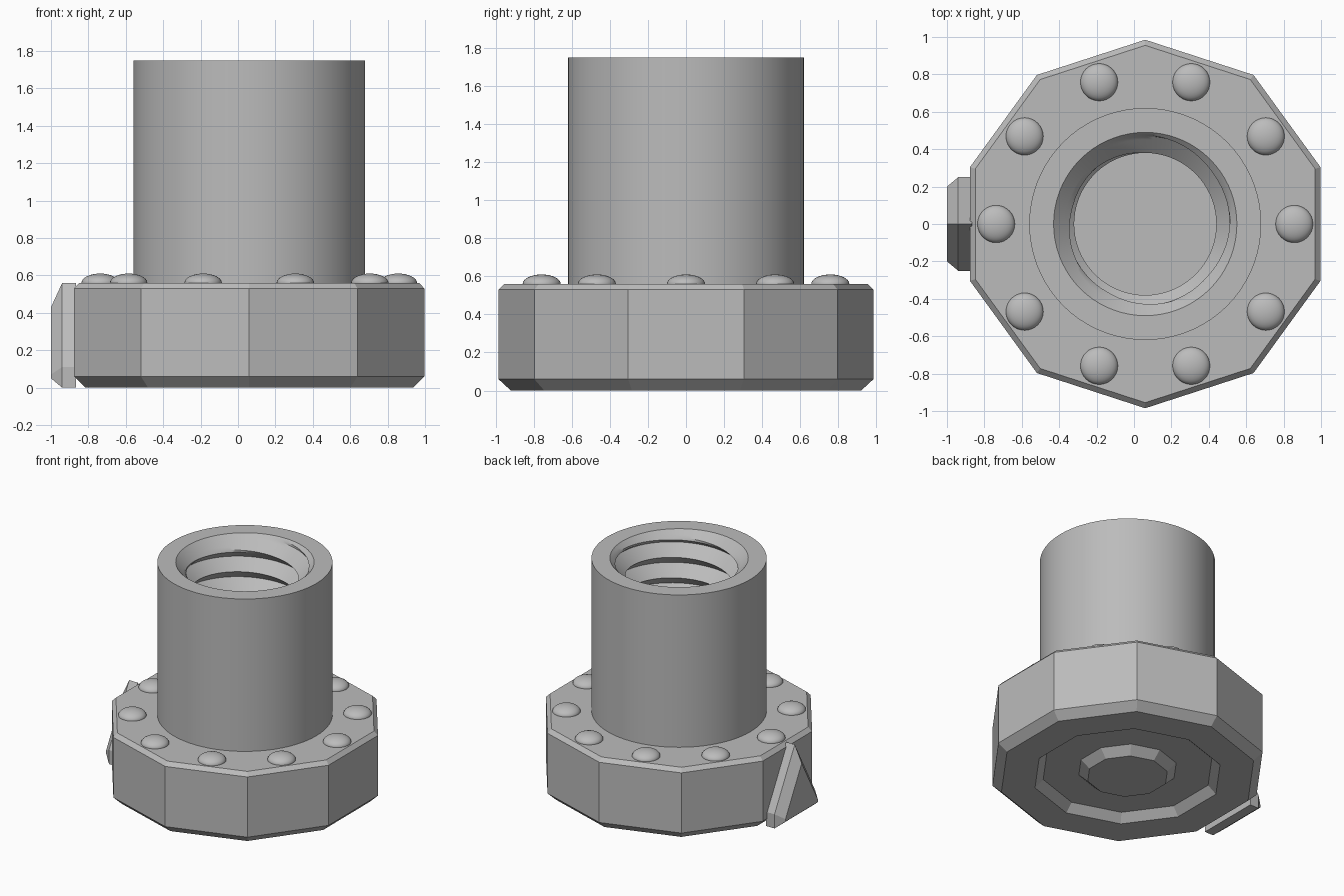
import bpy, bmesh, math

cube = bpy.data.objects.get("Cube")
if cube:
    bpy.data.objects.remove(cube, do_unlink=True)

CX = 0.06      # axis of the round parts
TOP = 1.75     # top of the sleeve
DECK = 0.56    # top of the base

grey = bpy.data.materials.new("plain grey")
grey.use_nodes = True
grey.diffuse_color = (0.5, 0.5, 0.5, 1)
grey.node_tree.nodes["Principled BSDF"].inputs["Base Color"].default_value = (0.5, 0.5, 0.5, 1)


def finish(bm, name, smooth=False):
    mesh = bpy.data.meshes.new(name)
    bm.to_mesh(mesh)
    bm.free()
    mesh.materials.append(grey)
    obj = bpy.data.objects.new(name, mesh)
    bpy.context.collection.objects.link(obj)
    if smooth:
        bpy.ops.object.select_all(action='DESELECT')
        obj.select_set(True)
        bpy.context.view_layer.objects.active = obj
        bpy.ops.object.shade_smooth_by_angle(angle=math.radians(30))
    return obj


def polar(r, angle, z):
    return (CX + r * math.cos(angle), r * math.sin(angle), z)


def bridge(bm, low, high):
    n = len(low)
    for i in range(n):
        k = (i + 1) % n
        bm.faces.new((low[i], low[k], high[k], high[i]))


# Ten-sided base with chamfered rims and a ring groove underneath
profile = [(0.29, 0), (0.355, 0.06), (0.615, 0.06), (0.675, 0),
           (0.92, 0), (0.985, 0.06), (0.985, 0.53), (0.955, DECK)]
bm = bmesh.new()
rings = [[bm.verts.new(polar(r, math.pi / 2 + math.tau * i / 10, z)) for i in range(10)]
         for r, z in profile]
for low, high in zip(rings, rings[1:]):
    bridge(bm, low, high)
bm.faces.new(rings[0][::-1])
bm.faces.new(rings[-1])
bmesh.ops.recalc_face_normals(bm, faces=bm.faces)
finish(bm, "base")

# Sleeve with a helical thread and a countersunk mouth
SIDES, STEPS, PITCH = 72, 10, 0.16
CREST, ROOT, MOUTH, OUTER = 0.38, 0.47, 0.49, 0.62
rows = STEPS * (math.ceil((TOP - DECK) / PITCH) + 2)
bm = bmesh.new()
columns = []
for i in range(SIDES + 1):
    angle = math.tau * i / SIDES
    column = []
    for j in range(rows + 1):
        z = DECK + PITCH * (j / STEPS - 1 + i / SIDES)
        z = min(max(z, DECK), TOP)
        wave = abs(2 * (j % STEPS) / STEPS - 1)
        thread = CREST + (ROOT - CREST) * wave
        r = max(thread, MOUTH - (TOP - z))
        column.append(bm.verts.new(polar(r, angle, z)))
    column.append(bm.verts.new(polar(OUTER, angle, TOP)))
    column.append(bm.verts.new(polar(OUTER, angle, DECK - 0.02)))
    columns.append(column)
for a, b in zip(columns, columns[1:]):
    for j in range(len(a) - 1):
        bm.faces.new((a[j], a[j + 1], b[j + 1], b[j]))
bmesh.ops.remove_doubles(bm, verts=bm.verts, dist=0.0002)
bmesh.ops.dissolve_degenerate(bm, edges=bm.edges, dist=0.0002)
finish(bm, "threaded_sleeve", smooth=True)

# Ring of low domes on the base
for i in range(10):
    bm = bmesh.new()
    bmesh.ops.create_uvsphere(bm, u_segments=32, v_segments=16, radius=0.1)
    bmesh.ops.scale(bm, vec=(1, 1, 0.5), verts=bm.verts)
    bmesh.ops.translate(bm, vec=polar(0.797, math.tau * i / 10, DECK), verts=bm.verts)
    finish(bm, f"dome_{i + 1}", smooth=True)

# Bevelled arrow pointer on the right side
body = [(0, DECK), (0.25, 0.11), (0.25, 0), (-0.25, 0), (-0.25, 0.11)]
face = [(0, 0.43), (0.2, 0.07), (0.2, 0.05), (-0.2, 0.05), (-0.2, 0.07)]
bm = bmesh.new()
layers = [[bm.verts.new((x, y, z)) for y, z in shape]
          for x, shape in ((-0.865, body), (-0.94, body), (-1, face))]
for low, high in zip(layers, layers[1:]):
    bridge(bm, low, high)
bm.faces.new(layers[0])
bm.faces.new(layers[-1])
bmesh.ops.recalc_face_normals(bm, faces=bm.faces)
finish(bm, "pointer")
